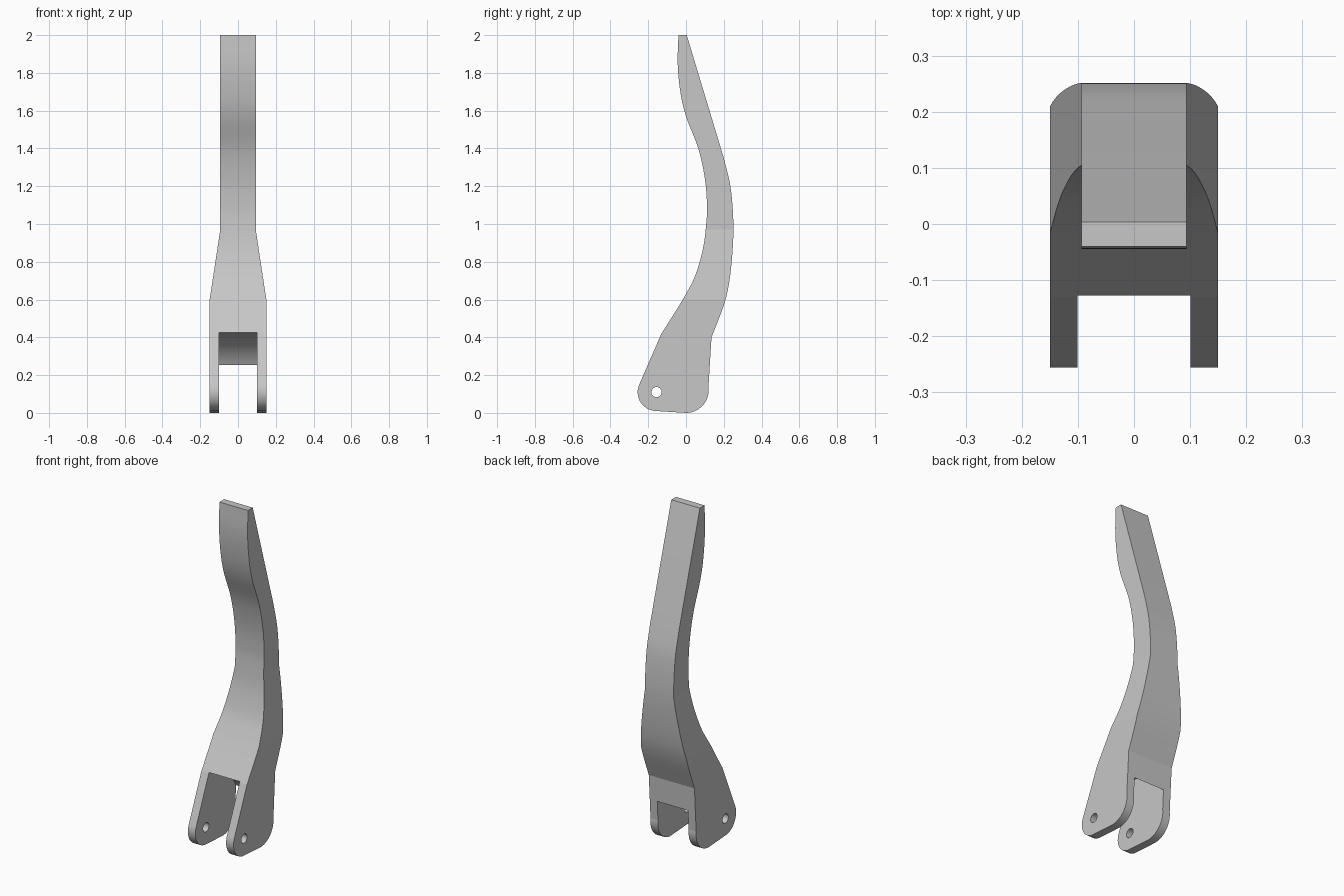
import bpy, bmesh, math
from mathutils import Vector

cube = bpy.data.objects.get("Cube")
if cube:
    bpy.data.objects.remove(cube, do_unlink=True)

PIVOT = Vector((-0.156, 0.11))      # pin position in the side plane (y, z)
HALF_BASE, HALF_TIP = 0.15, 0.094   # half widths below and above the taper
TAPER_LOW, TAPER_HIGH = 0.6, 0.97

grey = bpy.data.materials.new("light grey")
grey.use_nodes = True
colour = (0.57, 0.57, 0.57, 1)
grey.diffuse_color = colour
grey.node_tree.nodes["Principled BSDF"].inputs["Base Color"].default_value = colour


def arc(centre, radius, start, end, steps):
    """Points on a circle in the side plane, angles in degrees."""
    angles = [math.radians(start + (end - start) * i / steps) for i in range(steps + 1)]
    return [Vector(centre) + radius * Vector((math.cos(a), math.sin(a))) for a in angles]


def spline(points, steps=6):
    """Smooth curve through the points."""
    p = [Vector(q) for q in points]
    p = [2 * p[0] - p[1]] + p + [2 * p[-1] - p[-2]]
    out = []
    for a, b, c, d in zip(p, p[1:], p[2:], p[3:]):
        for i in range(steps):
            t = i / steps
            out.append(0.5 * (2 * b + (c - a) * t + (2 * a - 5 * b + 4 * c - d) * t * t
                              + (3 * b - a - 3 * c + d) * t ** 3))
    return out + [p[-2]]


def extrude_profile(name, profile, half_width):
    """Solid made from a side profile, centred across x."""
    bm = bmesh.new()
    face = bm.faces.new([bm.verts.new((-half_width, y, z)) for y, z in profile])
    new = bmesh.ops.extrude_face_region(bm, geom=[face])["geom"]
    bmesh.ops.translate(bm, vec=(2 * half_width, 0, 0),
                        verts=[v for v in new if isinstance(v, bmesh.types.BMVert)])
    bmesh.ops.recalc_face_normals(bm, faces=bm.faces)
    mesh = bpy.data.meshes.new(name)
    bm.to_mesh(mesh)
    bm.free()
    obj = bpy.data.objects.new(name, mesh)
    bpy.context.collection.objects.link(obj)
    mesh.materials.append(grey)
    return obj


# Side outline: rounded pivot end, front edge, tip, back edge, rounded heel
front_edge = spline([(-0.13, 0.42), (-0.06, 0.53), (0.0, 0.63), (0.05, 0.73), (0.09, 0.87),
                     (0.107, 1.0), (0.111, 1.1), (0.1, 1.24), (0.065, 1.4),
                     (0.0, 1.57), (-0.03, 1.7), (-0.044, 1.85), (-0.04, 2.0)])
back_edge = spline([(0.2, 1.35), (0.235, 1.2), (0.25, 1.03), (0.248, 0.88),
                    (0.23, 0.7), (0.2, 0.57), (0.135, 0.4)])
outline = (arc(PIVOT, 0.1, 266, 157, 24) + front_edge + [Vector((0.004, 2.0))]
           + back_edge + arc((0.0, 0.12), 0.12, 8, -90, 24))
lever = extrude_profile("lever", outline, HALF_BASE)

# Narrow the lever towards the tip
bm = bmesh.new()
bm.from_mesh(lever.data)
for z in (TAPER_LOW, TAPER_HIGH):
    bmesh.ops.bisect_plane(bm, geom=bm.verts[:] + bm.edges[:] + bm.faces[:],
                           plane_co=(0, 0, z), plane_no=(0, 0, 1))
for v in bm.verts:
    t = min(max((v.co.z - TAPER_LOW) / (TAPER_HIGH - TAPER_LOW), 0), 1)
    v.co.x = math.copysign(HALF_BASE + (HALF_TIP - HALF_BASE) * t, v.co.x)
bm.to_mesh(lever.data)
bm.free()

# Fork slot with a roof curved about the pin, and the pin hole
slot = extrude_profile("slot_cutter", arc(PIVOT, 0.316, 110, -10, 48)
                       + [Vector((0.16, -0.1)), Vector((-0.4, -0.1)), Vector((-0.4, 0.407))], 0.101)
hole = extrude_profile("pin_hole_cutter", arc(PIVOT, 0.027, 0, 354, 59), 0.3)
bpy.context.view_layer.objects.active = lever
for cutter in (slot, hole):
    mod = lever.modifiers.new(cutter.name, 'BOOLEAN')
    mod.operation, mod.solver, mod.object = 'DIFFERENCE', 'EXACT', cutter
    bpy.ops.object.modifier_apply(modifier=mod.name)
    bpy.data.objects.remove(cutter, do_unlink=True)

# Smooth curved edges, crisp corners
bpy.ops.object.select_all(action='DESELECT')
lever.select_set(True)
bpy.ops.object.shade_smooth_by_angle(angle=math.radians(8))
